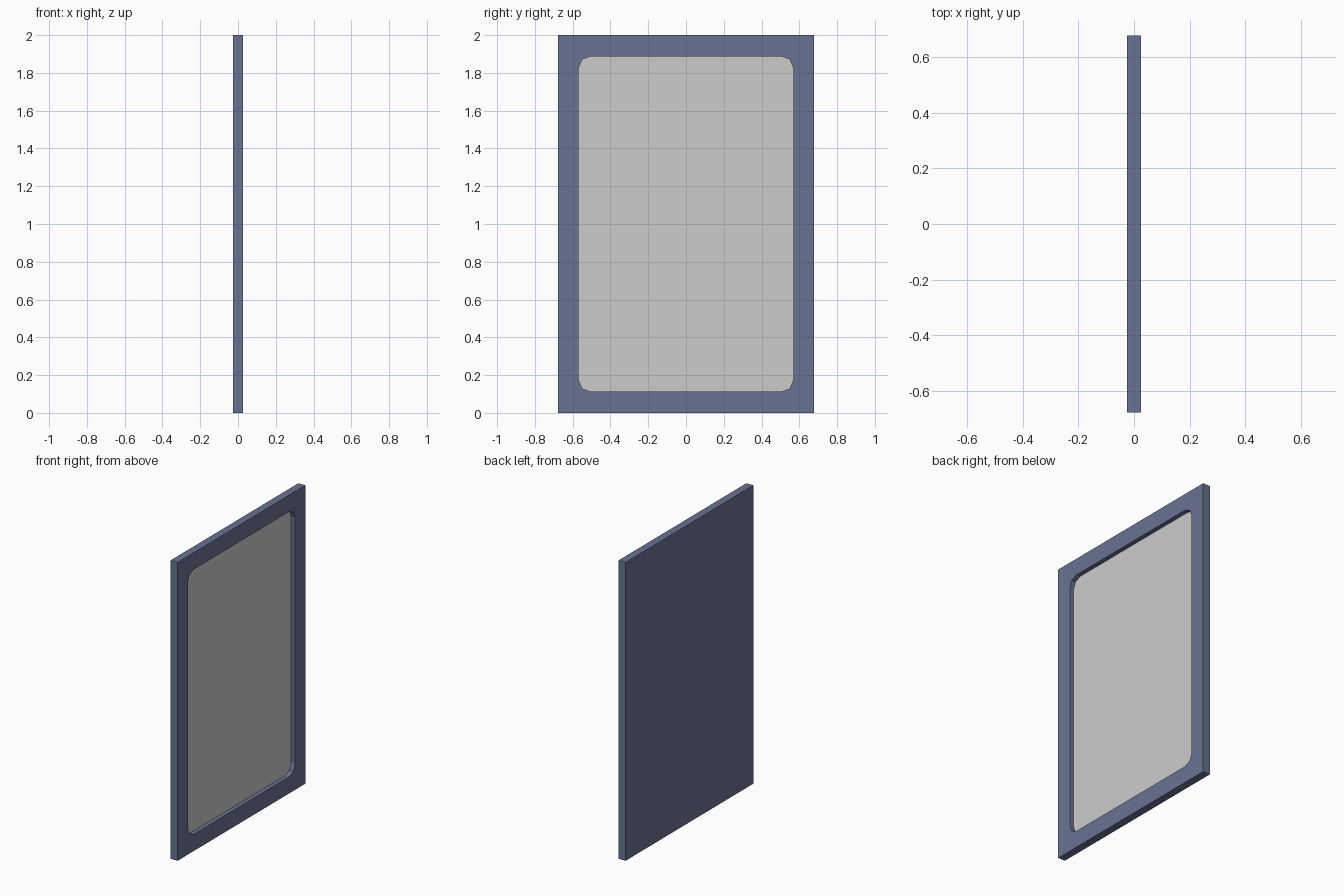
import bpy, bmesh, math

if "Cube" in bpy.data.objects:
    bpy.data.objects.remove(bpy.data.objects["Cube"])

HX, HY, H = 0.026, 0.677, 2.0            # half thickness, half width, height
OY, OZ, R = 0.568, 0.888, 0.062          # opening half sizes and corner radius
FLOOR = -0.004                           # pocket depth position
SEG = 2
SIGNS = [(1, 1), (-1, 1), (-1, -1), (1, -1)]


def rounded_corners(x):
    """Four lists of arc points, counter-clockwise seen from +x."""
    corners = []
    for i, (sy, sz) in enumerate(SIGNS):
        cy, cz = sy * (OY - R), H / 2 + sz * (OZ - R)
        arc = [math.pi / 2 * (i + k / SEG) for k in range(SEG + 1)]
        corners.append([(x, cy + R * math.cos(a), cz + R * math.sin(a)) for a in arc])
    return corners


def finish(name, bm, colour=None):
    bmesh.ops.recalc_face_normals(bm, faces=bm.faces)
    mesh = bpy.data.meshes.new(name)
    bm.to_mesh(mesh)
    bm.free()
    obj = bpy.data.objects.new(name, mesh)
    bpy.context.collection.objects.link(obj)
    if colour:
        mat = bpy.data.materials.new(name + "_paint")
        mat.diffuse_color = colour
        mat.use_nodes = True
        mat.node_tree.nodes["Principled BSDF"].inputs["Base Color"].default_value = mat.diffuse_color
        mesh.materials.append(mat)
    return obj


# Frame: slab with a closed back and a rounded pocket in the +x face
bm = bmesh.new()
outer, back = ([bm.verts.new((x, sy * HY, H / 2 + sz * H / 2)) for sy, sz in SIGNS]
               for x in (HX, -HX))
rim, base = ([[bm.verts.new(p) for p in c] for c in rounded_corners(x)]
             for x in (HX, FLOOR))
for i in range(4):
    j = (i + 1) % 4
    bm.faces.new((outer[i], outer[j], back[j], back[i]))
    bm.faces.new((outer[i], outer[j], rim[j][0], rim[i][-1]))
    for k in range(SEG):
        bm.faces.new((outer[i], rim[i][k + 1], rim[i][k]))
bm.faces.new(back)
rim, base = sum(rim, []), sum(base, [])
for i in range(len(rim)):
    j = (i + 1) % len(rim)
    bm.faces.new((rim[i], rim[j], base[j], base[i]))
bm.faces.new(base)
finish("frame", bm, (0.14, 0.17, 0.29, 1))

# Panel: thin grey sheet lying on the pocket floor
bm = bmesh.new()
sheet = bm.faces.new([bm.verts.new(p) for p in sum(rounded_corners(FLOOR + 0.001), [])])
finish("panel", bm)
if sheet is None:
    raise RuntimeError
